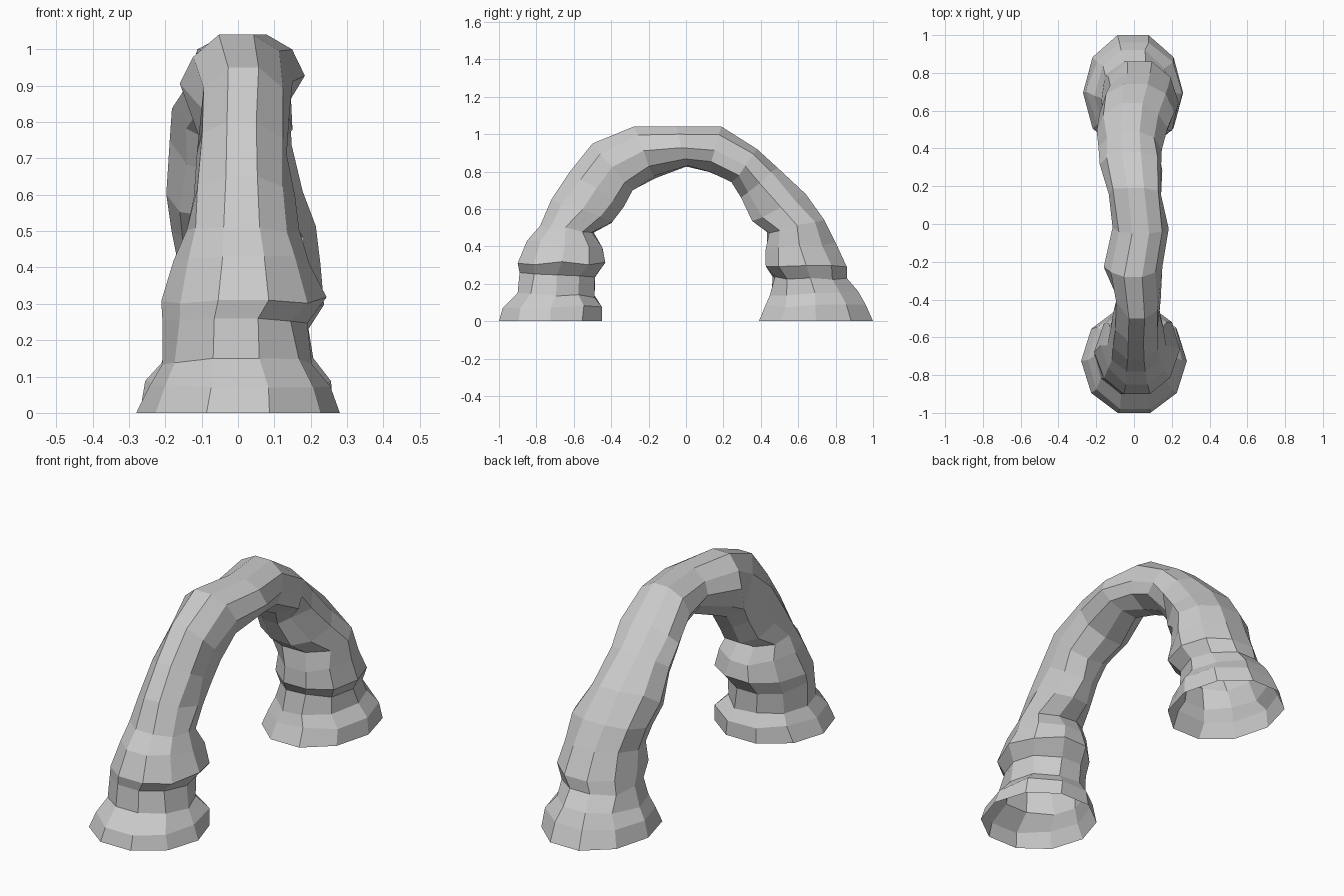
import bpy
import bmesh
import math
import random
from mathutils import Vector

random.seed(4)
SIDES = 10

if "Cube" in bpy.data.objects:
    bpy.data.objects.remove(bpy.data.objects["Cube"], do_unlink=True)

# Each ring: outer y, outer z, inner y, inner z, right edge x, left edge x
front_leg = [
    (-1, 0, -.45, 0, -.28, .28),
    (-.98, .07, -.45, .08, -.25, .26),
    (-.9, .15, -.49, .13, -.21, .2),
    (-.89, .26, -.49, .24, -.2, .19),
    (-.9, .31, -.44, .31, -.21, .24),
    (-.85, .43, -.44, .4, -.17, .2),
    (-.78, .51, -.5, .48, -.15, .17),
    (-.72, .65, -.4, .53, -.13, .15),
    (-.62, .8, -.34, .62, -.12, .14),
    (-.5, .95, -.29, .7, -.12, .15),
]
crown = [
    (-.28, 1.04, -.17, .77, -.16, .15),
    (-.05, 1.04, 0, .83, -.11, .18),
    (.19, 1.04, .13, .8, -.13, .15),
]
back_leg = [
    (.38, .92, .25, .74, -.18, .15),
    (.49, .82, .3, .66, -.18, .14),
    (.64, .68, .36, .53, -.19, .17),
    (.74, .54, .44, .47, -.19, .21),
    (.8, .42, .43, .38, -.17, .22),
    (.86, .29, .42, .29, -.18, .24),
    (.86, .23, .47, .23, -.18, .19),
    (.92, .16, .45, .13, -.21, .2),
    (.96, .09, .43, .08, -.25, .25),
    (1, 0, .39, 0, -.27, .26),
]


def make_ring(bm, oy, oz, iy, iz, right, left):
    """Add one loop of vertices around the arch path."""
    outer, inner = Vector((0, oy, oz)), Vector((0, iy, iz))
    middle = (outer + inner) / 2
    reach = (outer - inner) / 2 / math.cos(math.pi / SIDES)
    loop = []
    for k in range(SIDES):
        angle = (k + .5) * math.tau / SIDES
        point = middle + reach * math.cos(angle)
        point.x = (left + right) / 2 + (left - right) / 2 * math.sin(angle)
        # slight chiselled irregularity, keeping the feet and silhouette firm
        if oz > 0 and k not in (0, SIDES - 1):
            point += Vector([random.uniform(-.009, .009) for axis in range(3)])
        loop.append(bm.verts.new(point))
    return loop


def make_arch(name, sections, material):
    """Skin the rings into one open-ended rock tube."""
    bm = bmesh.new()
    rings = [make_ring(bm, *section) for section in sections]

    # Broken ledge on the left of the back leg
    ledge = len(front_leg) + len(crown)
    rings[ledge][3].co.x += .03
    rings[ledge + 1][3].co.x -= .05
    # Chipped shoulder on the right of the front leg
    rings[len(front_leg) - 1][7].co.x += .03
    rings[len(front_leg) - 1][8].co.y += .04

    for low, high in zip(rings, rings[1:]):
        for k in range(SIDES):
            n = (k + 1) % SIDES
            bm.faces.new((low[k], low[n], high[n], high[k]))
    bmesh.ops.recalc_face_normals(bm, faces=bm.faces)
    mesh = bpy.data.meshes.new(name)
    bm.to_mesh(mesh)
    bm.free()
    mesh.materials.append(material)
    arch = bpy.data.objects.new(name, mesh)
    bpy.context.collection.objects.link(arch)
    return arch


# Single pale stone colour
stone = bpy.data.materials.new("pale_stone")
stone.use_nodes = True
colour = (.6, .6, .6, 1)
stone.diffuse_color = colour
stone.node_tree.nodes["Principled BSDF"].inputs["Base Color"].default_value = colour

make_arch("rock_arch", front_leg + crown + back_leg, stone)
